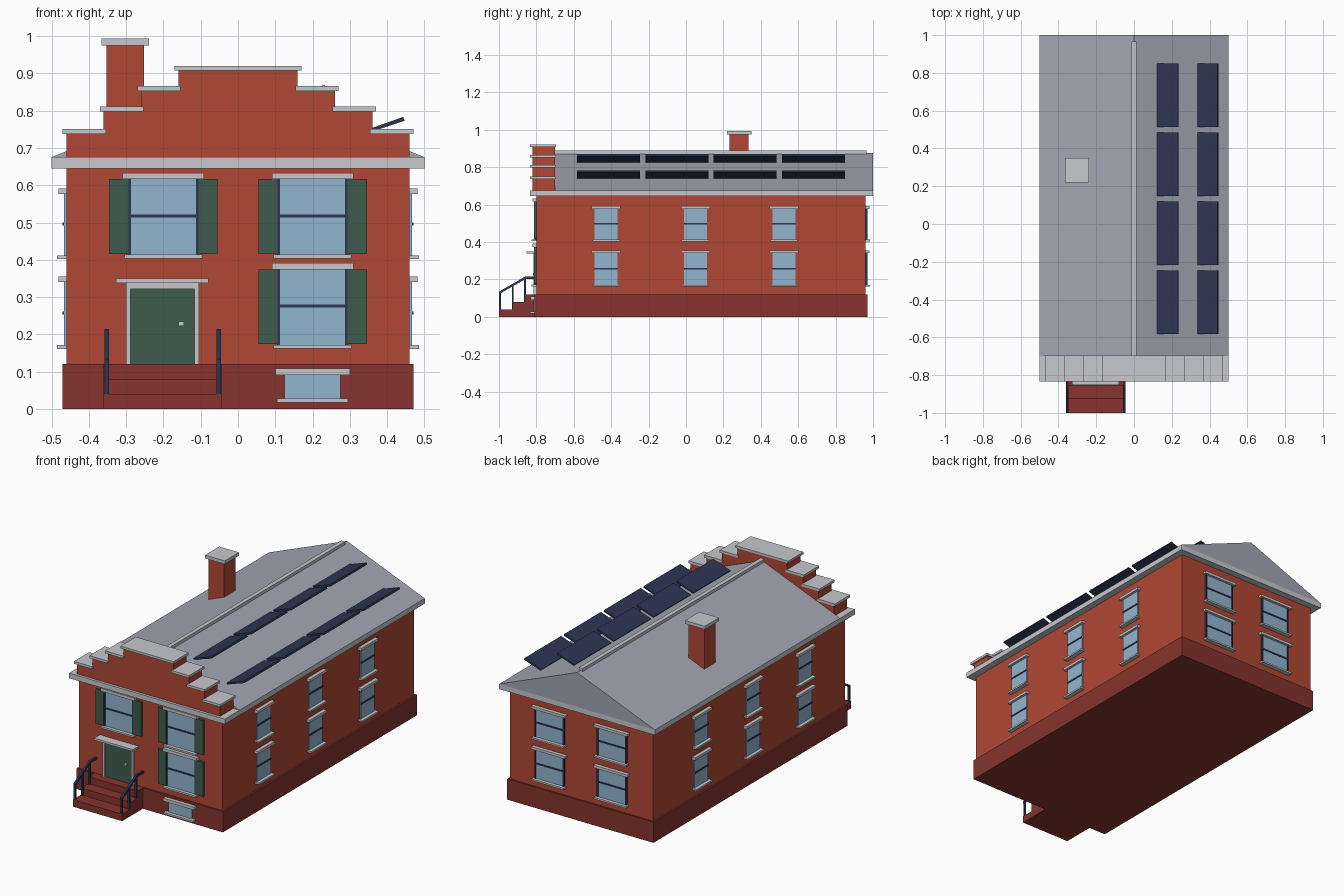
import bpy, bmesh, math

if "Cube" in bpy.data.objects:
    bpy.data.objects.remove(bpy.data.objects["Cube"])


def material(name, r, g, b):
    lin = [((c / 255 + 0.055) / 1.055) ** 2.4 for c in (r, g, b)]
    m = bpy.data.materials.new(name)
    m.diffuse_color = (*lin, 1)
    m.use_nodes = True
    m.node_tree.nodes["Principled BSDF"].inputs["Base Color"].default_value = m.diffuse_color
    return m


BRICK = material("red_brick", 176, 71, 52)
BASE = material("dark_brick", 134, 52, 46)
TRIM = material("pale_stone", 199, 200, 205)
ROOF = material("grey_roof", 163, 166, 179)
NAVY = material("navy_metal", 45, 53, 82)
GLASS = material("blue_glass", 146, 181, 207)
GREEN = material("green_paint", 62, 92, 76)


def prism(name, profile, a, b, mat, axis="y"):
    """Extrude a profile: (x, z) along y, or (y, z) along x."""
    bm = bmesh.new()
    rings = []
    for t in (a, b):
        rings.append([bm.verts.new((p, t, q) if axis == "y" else (t, p, q))
                      for p, q in profile])
    bm.faces.new(rings[0])
    bm.faces.new(rings[1])
    n = len(profile)
    for i in range(n):
        j = (i + 1) % n
        bm.faces.new((rings[0][i], rings[0][j], rings[1][j], rings[1][i]))
    bmesh.ops.recalc_face_normals(bm, faces=bm.faces)
    me = bpy.data.meshes.new(name)
    bm.to_mesh(me)
    bm.free()
    me.materials.append(mat)
    ob = bpy.data.objects.new(name, me)
    bpy.context.collection.objects.link(ob)
    return ob


def box(name, x0, x1, y0, y1, z0, z1, mat):
    return prism(name, [(x0, z0), (x1, z0), (x1, z1), (x0, z1)], y0, y1, mat)


# Outward plane of each wall; boxes on a wall use (u along wall, z, depth)
WALLS = {"front": ("y", -0.80, -1), "back": ("y", 0.96, 1),
         "right": ("x", 0.46, 1), "left": ("x", -0.46, -1),
         "basement": ("y", -0.81, -1)}


def wall_box(name, wall, u0, u1, z0, z1, depth, mat):
    axis, pos, s = WALLS[wall]
    profile = [(u0, z0), (u1, z0), (u1, z1), (u0, z1)]
    return prism(f"{wall}_{name}", profile, pos - s * 0.005, pos + s * depth, mat, axis)


def window(wall, u, z0, z1, half, over, lintel, jambs=False, shutters=False, bar=True):
    wall_box("window_glass", wall, u - half, u + half, z0, z1, 0.006, GLASS)
    wall_box("window_lintel", wall, u - half - over, u + half + over, z1, z1 + lintel, 0.021, TRIM)
    wall_box("window_sill", wall, u - half - over + 0.005, u + half + over - 0.005,
             z0 - 0.009, z0 + 0.001, 0.025, TRIM)
    if bar:
        zm = (z0 + z1) / 2 + 0.003
        wall_box("window_bar", wall, u - half, u + half, zm - 0.004, zm + 0.004, 0.010, NAVY)
    for s in (-1, 1):
        if jambs:
            a, b = sorted((u + s * (half - 0.003), u + s * (half + 0.005)))
            wall_box("window_jamb", wall, a, b, z0, z1, 0.010, NAVY)
        if shutters:
            a, b = sorted((u + s * (half + 0.003), u + s * (half + 0.055)))
            wall_box("shutter", wall, a, b, z0 + 0.003, z1, 0.013, GREEN)


# Walls, plinth and cornice slab
box("plinth", -0.47, 0.47, -0.81, 0.97, 0, 0.12, BASE)
box("brick_walls", -0.46, 0.46, -0.80, 0.96, 0.12, 0.65, BRICK)
box("cornice", -0.50, 0.50, -0.835, 1.0, 0.645, 0.675, TRIM)

# Gable roof and ridge cap
prism("gable_roof", [(-0.5, 0.675), (0.5, 0.675), (0, 0.875)], -0.70, 1.0, ROOF)
box("ridge_cap", -0.012, 0.012, -0.70, 0.965, 0.86, 0.888, TRIM)

# Stepped front parapet with stone caps
steps = [(0.46, 0.737), (0.36, 0.797), (0.26, 0.852), (0.16, 0.907)]
half = [(0.46, 0.675)]
for i, (x, z) in enumerate(steps):
    if i:
        half.append((x, steps[i - 1][1]))
    half.append((x, z))
prism("stepped_parapet", half + [(-x, z) for x, z in reversed(half)], -0.82, -0.70, BRICK)
for i, (x, z) in enumerate(steps[:3]):
    inner = x - 0.106
    box("parapet_cap_right", inner, x + 0.01, -0.835, -0.695, z, z + 0.014, TRIM)
    box("parapet_cap_left", -x - 0.01, -inner, -0.835, -0.695, z, z + 0.014, TRIM)
box("parapet_top_cap", -0.17, 0.17, -0.835, -0.695, 0.907, 0.92, TRIM)

# Chimney
box("chimney", -0.352, -0.252, 0.233, 0.335, 0.70, 0.975, BRICK)
box("chimney_cap", -0.366, -0.239, 0.22, 0.35, 0.974, 0.993, TRIM)

# Tilted solar panels in two rows of four
for x0, x1, z0 in ((0.122, 0.236, 0.823), (0.335, 0.447, 0.737)):
    rise = 0.036
    profile = [(x0, z0 + 0.008), (x0 + 0.003, z0), (x1, z0 + rise), (x1 - 0.004, z0 + rise + 0.01)]
    for i in range(4):
        y = -0.582 + i * 0.365
        prism("solar_panel", profile, y, y + 0.336, NAVY)

# Front windows
for u, z0, z1 in ((-0.2, 0.413, 0.616), (0.2, 0.413, 0.616), (0.2, 0.171, 0.374)):
    window("front", u, z0, z1, 0.0905, 0.019, 0.017, jambs=True, shutters=True)
window("basement", 0.2, 0.027, 0.091, 0.075, 0.025, 0.017, bar=False)

# Side and back windows
for z0, z1 in ((0.411, 0.576), (0.170, 0.340)):
    for wall in ("left", "right"):
        for u in (-0.427, 0.05, 0.524):
            window(wall, u, z0, z1, 0.062, 0.016, 0.015)
    for u in (-0.2, 0.2):
        window("back", u, z0, z1, 0.09, 0.019, 0.015, jambs=True)

# Front door, frame, hood and knob
wall_box("door", "front", -0.289, -0.115, 0.12, 0.323, 0.006, GREEN)
for a, b in ((-0.30, -0.288), (-0.117, -0.105)):
    wall_box("door_jamb", "front", a, b, 0.12, 0.337, 0.015, TRIM)
wall_box("door_head", "front", -0.30, -0.105, 0.322, 0.339, 0.015, TRIM)
wall_box("door_hood", "front", -0.327, -0.079, 0.338, 0.350, 0.053, TRIM)
wall_box("door_knob", "front", -0.159, -0.145, 0.222, 0.235, 0.018, TRIM)

# Front steps
prism("front_steps", [(-0.80, 0), (-1.0, 0), (-1.0, 0.04), (-0.925, 0.04), (-0.925, 0.08),
                      (-0.858, 0.08), (-0.858, 0.12), (-0.80, 0.12)],
      -0.361, -0.044, BASE, "x")

# Handrails with posts
for x in (-0.352, -0.051):
    a, b = x - 0.006, x + 0.006
    prism("handrail", [(-1.0, 0.121), (-0.858, 0.202), (-0.80, 0.202), (-0.80, 0.214),
                       (-0.861, 0.214), (-1.0, 0.134)], a, b, NAVY, "x")
    for y, z0, z1 in ((-0.994, 0.04, 0.13), (-0.926, 0.04, 0.168), (-0.861, 0.08, 0.21)):
        box("rail_post", a, b, y - 0.005, y + 0.005, z0, z1, NAVY)
